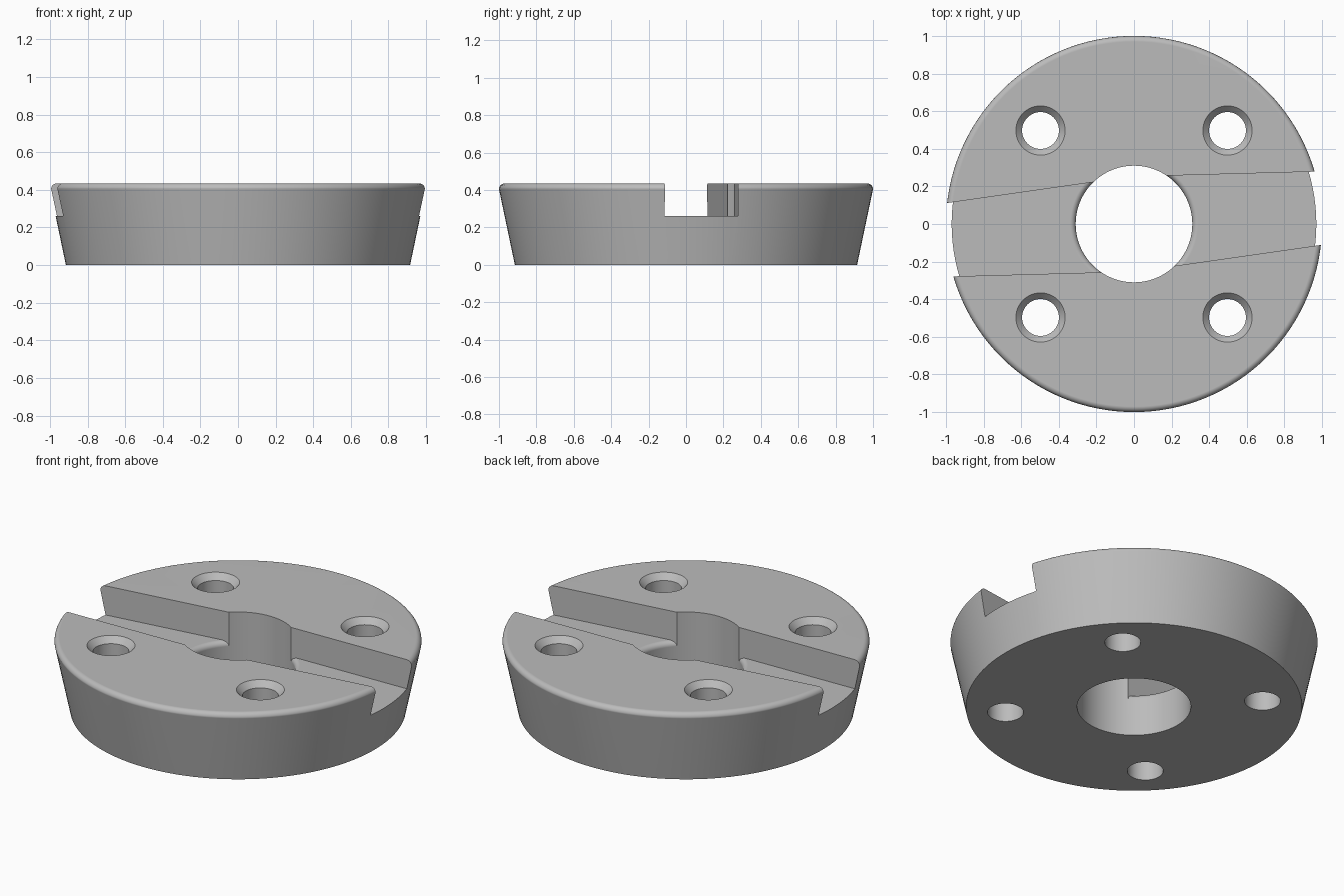
import bpy
import bmesh
from math import sin, cos, pi, radians

cube = bpy.data.objects.get("Cube")
if cube:
    bpy.data.objects.remove(cube, do_unlink=True)

HEIGHT = 0.435
FLOOR = 0.26
ROUND = 0.03
BORE = 0.31


def link(name, bm):
    bmesh.ops.recalc_face_normals(bm, faces=bm.faces)
    mesh = bpy.data.meshes.new(name)
    bm.to_mesh(mesh)
    bm.free()
    ob = bpy.data.objects.new(name, mesh)
    bpy.context.scene.collection.objects.link(ob)
    return ob


def lathe(name, profile, steps, centre=(0, 0)):
    """Solid of revolution from (radius, z) pairs, capped at both ends."""
    bm = bmesh.new()
    rings = [[bm.verts.new((centre[0] + r * cos(2 * pi * i / steps),
                            centre[1] + r * sin(2 * pi * i / steps), z))
              for i in range(steps)] for r, z in profile]
    for low, high in zip(rings, rings[1:]):
        for i in range(steps):
            j = (i + 1) % steps
            bm.faces.new((low[i], low[j], high[j], high[i]))
    bm.faces.new(rings[0])
    bm.faces.new(rings[-1])
    return link(name, bm)


def prism(name, outline, z0, z1):
    bm = bmesh.new()
    face = bm.faces.new([bm.verts.new((x, y, z0)) for x, y in outline])
    top = bmesh.ops.extrude_face_region(bm, geom=[face])["geom"]
    verts = [v for v in top if isinstance(v, bmesh.types.BMVert)]
    bmesh.ops.translate(bm, verts=verts, vec=(0, 0, z1 - z0))
    return link(name, bm)


def combine(target, cutter, operation="DIFFERENCE"):
    mod = target.modifiers.new("cut", "BOOLEAN")
    mod.operation = operation
    mod.solver = "EXACT"
    mod.object = cutter
    bpy.context.view_layer.objects.active = target
    bpy.ops.object.modifier_apply(modifier=mod.name)
    bpy.data.objects.remove(cutter, do_unlink=True)


# Tapered disc with a rounded upper rim
arc = [radians(a) for a in range(0, 91, 15)]
rim = [(1 - ROUND + ROUND * cos(a), HEIGHT - ROUND + ROUND * sin(a)) for a in arc]
disc = lathe("tapered_disc", [(0.915, 0)] + rim, 128)

# Central bore
combine(disc, lathe("bore_cutter", [(BORE, -0.1), (BORE, 0.6)], 128))

# Bow-tie cross slot, symmetric under a half turn
half = [(-1.2, 0.082), (-0.22, 0.222), (0.18, 0.257), (1.2, 0.285)]
outline = half + [(-x, -y) for x, y in half]
combine(disc, prism("slot_cutter", outline, FLOOR, 0.6))

# Rounded bore edge, only where the slot floor meets the bore
lip = [(BORE + ROUND - ROUND * cos(a), FLOOR - ROUND + ROUND * sin(a)) for a in arc]
lip_cutter = lathe("lip_cutter", [(0.2, 0.2)] + lip + [(BORE + ROUND, 0.3)], 128)
combine(lip_cutter, prism("lip_limit", outline, 0.15, 0.4), "INTERSECT")
combine(disc, lip_cutter)

# Four countersunk bolt holes
for sx in (-1, 1):
    for sy in (-1, 1):
        profile = [(0.098, -0.1), (0.098, HEIGHT - 0.035),
                   (0.131, HEIGHT), (0.131, 0.6)]
        combine(disc, lathe("bolt_hole_cutter", profile, 48, (sx * 0.497, sy * 0.497)))

# Plain grey metal
grey = bpy.data.materials.new("grey_metal")
grey.use_nodes = True
colour = (0.5, 0.5, 0.5, 1)
grey.diffuse_color = colour
grey.node_tree.nodes["Principled BSDF"].inputs["Base Color"].default_value = colour
disc.data.materials.clear()
disc.data.materials.append(grey)

# Smooth curved walls, crisp machined edges
bpy.ops.object.select_all(action="DESELECT")
disc.select_set(True)
bpy.context.view_layer.objects.active = disc
bpy.ops.object.shade_smooth_by_angle(angle=radians(25))
weighted = disc.modifiers.new("even_shading", "WEIGHTED_NORMAL")
weighted.keep_sharp = True
